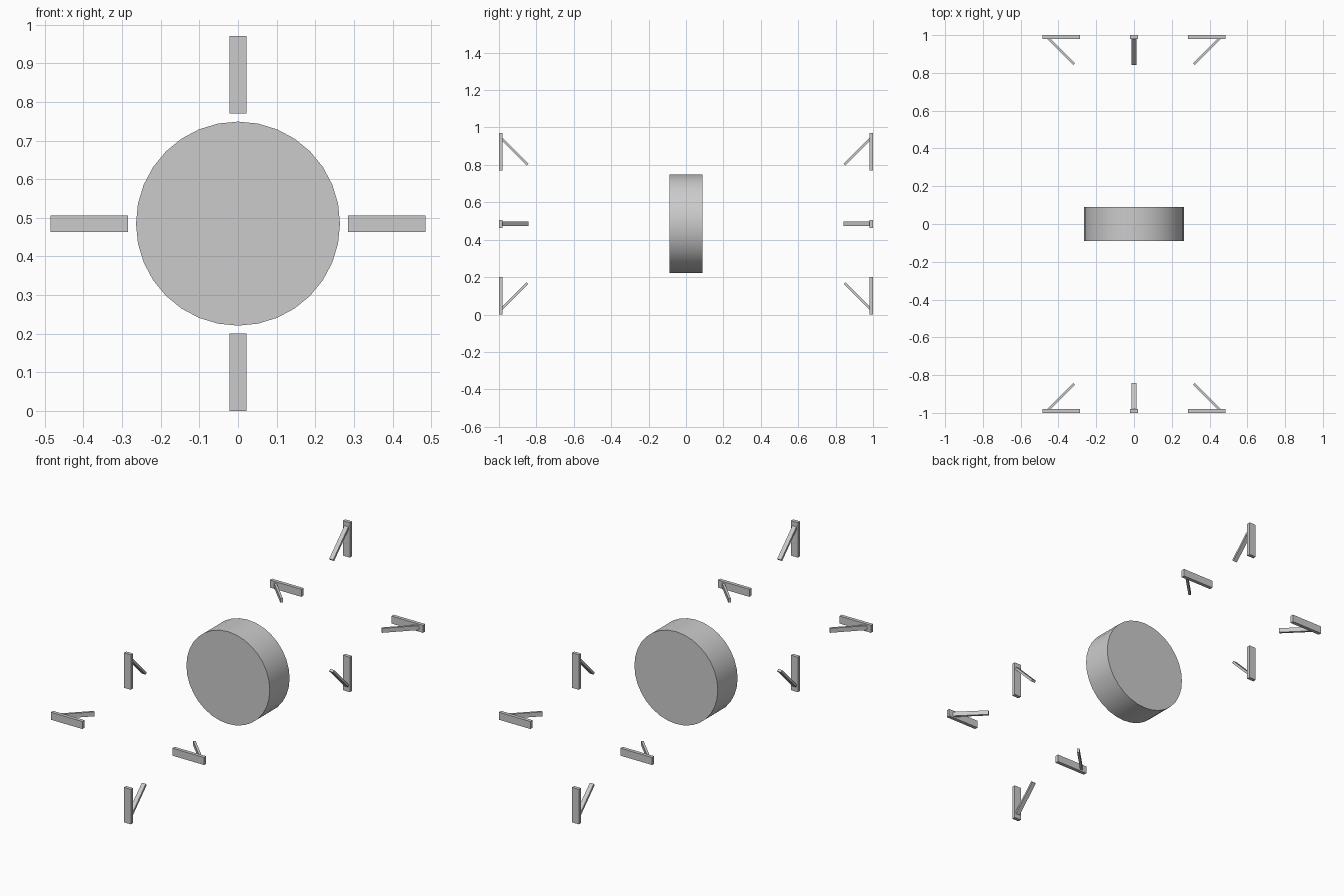
import bpy
from math import pi
from mathutils import Matrix, Vector

if "Cube" in bpy.data.objects:
    bpy.data.objects.remove(bpy.data.objects["Cube"])

CZ = 0.485  # height of the drum axis


def box(name, size, matrix):
    bpy.ops.mesh.primitive_cube_add(size=1)
    ob = bpy.context.object
    ob.name = name
    ob.data.transform(matrix @ Matrix.Diagonal((*size, 1)))
    return ob


# central drum, axis along y
bpy.ops.mesh.primitive_cylinder_add(vertices=32, radius=0.264, depth=0.179,
                                    location=(0, 0, CZ), rotation=(pi / 2, 0, 0))
drum = bpy.context.object
drum.name = "drum"
bpy.ops.object.shade_smooth_by_angle(angle=pi / 6)

# four plates with angled braces at each end, pointing inward
centre = Matrix.Translation((0, 0, CZ))
start, end = Vector((0, -0.985, 0.455)), Vector((0, -0.847, 0.317))
for end_name, half_turn in (("front", 0), ("back", pi)):
    for i, side in enumerate(("top", "right", "bottom", "left")):
        place = centre @ Matrix.Rotation(half_turn, 4, 'Z') @ Matrix.Rotation(i * pi / 2, 4, 'Y')
        box(f"{end_name}_{side}_plate", (0.043, 0.02, 0.2),
            place @ Matrix.Translation((0, -0.99, 0.385)))
        # brace runs at 45 degrees from the plate's outer end
        box(f"{end_name}_{side}_brace", (0.025, 0.013, (end - start).length),
            place @ Matrix.Translation((start + end) / 2) @ Matrix.Rotation(pi / 4, 4, 'X'))
